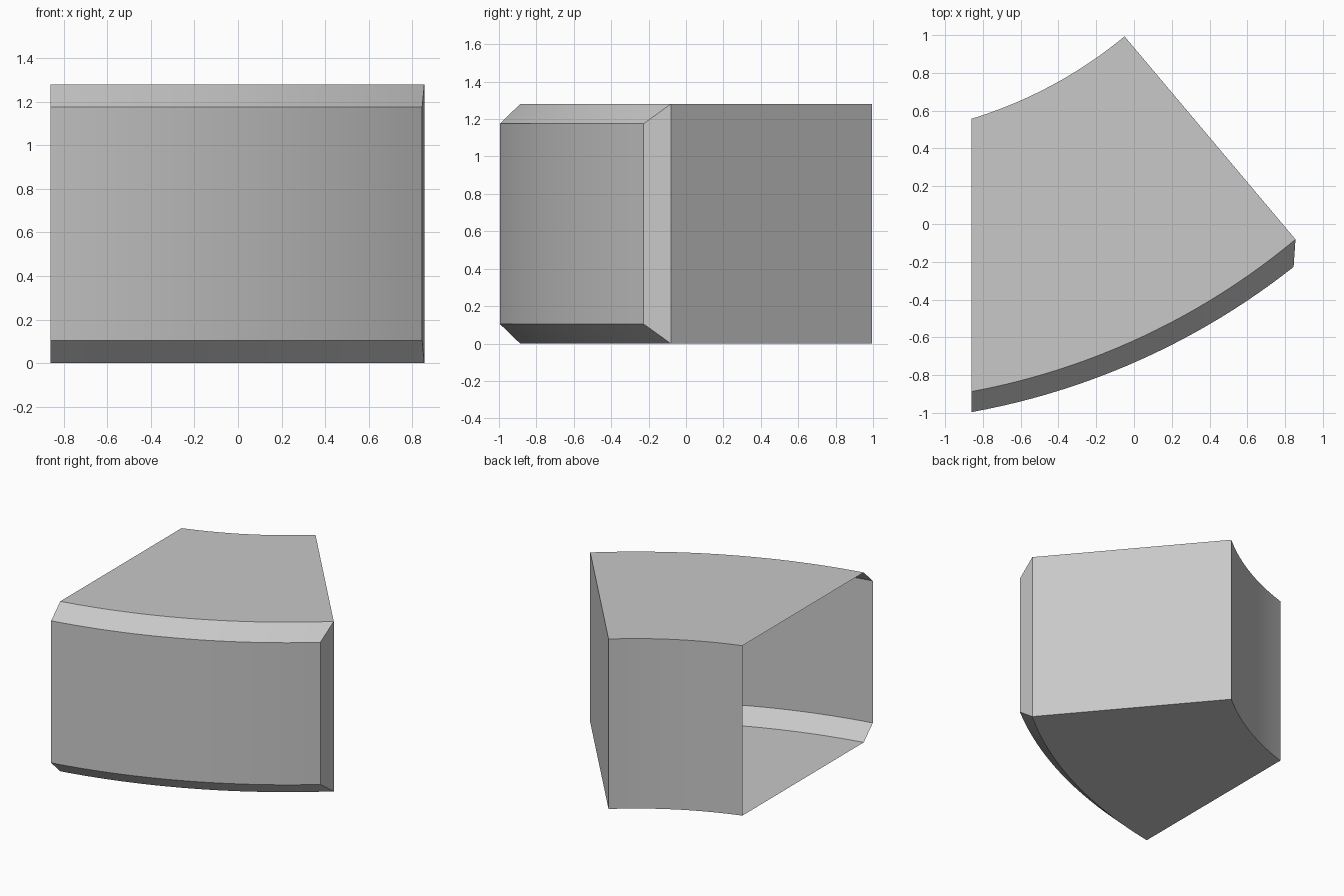
import bpy, bmesh
from math import asin, sin, cos, radians
from mathutils import Vector

cube = bpy.data.objects.get("Cube")
if cube:
    bpy.data.objects.remove(cube)

# Sizes of the curved block
CENTRE = Vector((-1.545, 2.80))
LEFT_X = -0.86
HEIGHT = 1.28
CHAMFER = 0.105
STEPS = 24

grey = bpy.data.materials.new("plain_grey")
grey.use_nodes = True
colour = (0.58, 0.58, 0.58, 1)
grey.diffuse_color = colour
grey.node_tree.nodes["Principled BSDF"].inputs["Base Color"].default_value = colour

bm = bmesh.new()


def arc(radius, right_x, z):
    """Row of vertices along an arc, from the flat cut to the angled end."""
    start = asin((LEFT_X - CENTRE.x) / radius)
    end = asin((right_x - CENTRE.x) / radius)
    row = []
    for i in range(STEPS + 1):
        a = start + (end - start) * i / STEPS
        row.append(bm.verts.new((CENTRE.x + radius * sin(a),
                                 CENTRE.y - radius * cos(a), z)))
    return row


def strip(a, b):
    """Band of quads between two rows."""
    for i in range(STEPS):
        bm.faces.new((a[i], a[i + 1], b[i + 1], b[i]))


# Arcs of the rim, the chamfered front and the inner wall
inner_low = arc(2.345, -0.05, 0)
rim_low = arc(3.75, 0.855, 0)
front_low = arc(3.857, 0.845, CHAMFER)
front_high = arc(3.857, 0.845, HEIGHT - CHAMFER)
rim_high = arc(3.75, 0.855, HEIGHT)
inner_high = arc(2.345, -0.05, HEIGHT)

# Shell: bottom, lower chamfer, front, upper chamfer, top, inner wall
rows = [inner_low, rim_low, front_low, front_high, rim_high, inner_high, inner_low]
for a, b in zip(rows, rows[1:]):
    strip(a, b)

# Angled end wall and its chamfer; the flat cut side stays open
bm.faces.new((inner_low[-1], inner_high[-1], rim_high[-1], rim_low[-1]))
bm.faces.new((rim_low[-1], rim_high[-1], front_high[-1], front_low[-1]))

bmesh.ops.recalc_face_normals(bm, faces=bm.faces[:])
mesh = bpy.data.meshes.new("curved_block")
bm.to_mesh(mesh)
bm.free()
mesh.materials.append(grey)

block = bpy.data.objects.new("curved_block", mesh)
bpy.context.collection.objects.link(block)
bpy.ops.object.select_all(action='DESELECT')
block.select_set(True)
bpy.context.view_layer.objects.active = block
bpy.ops.object.shade_smooth_by_angle(angle=radians(25))
